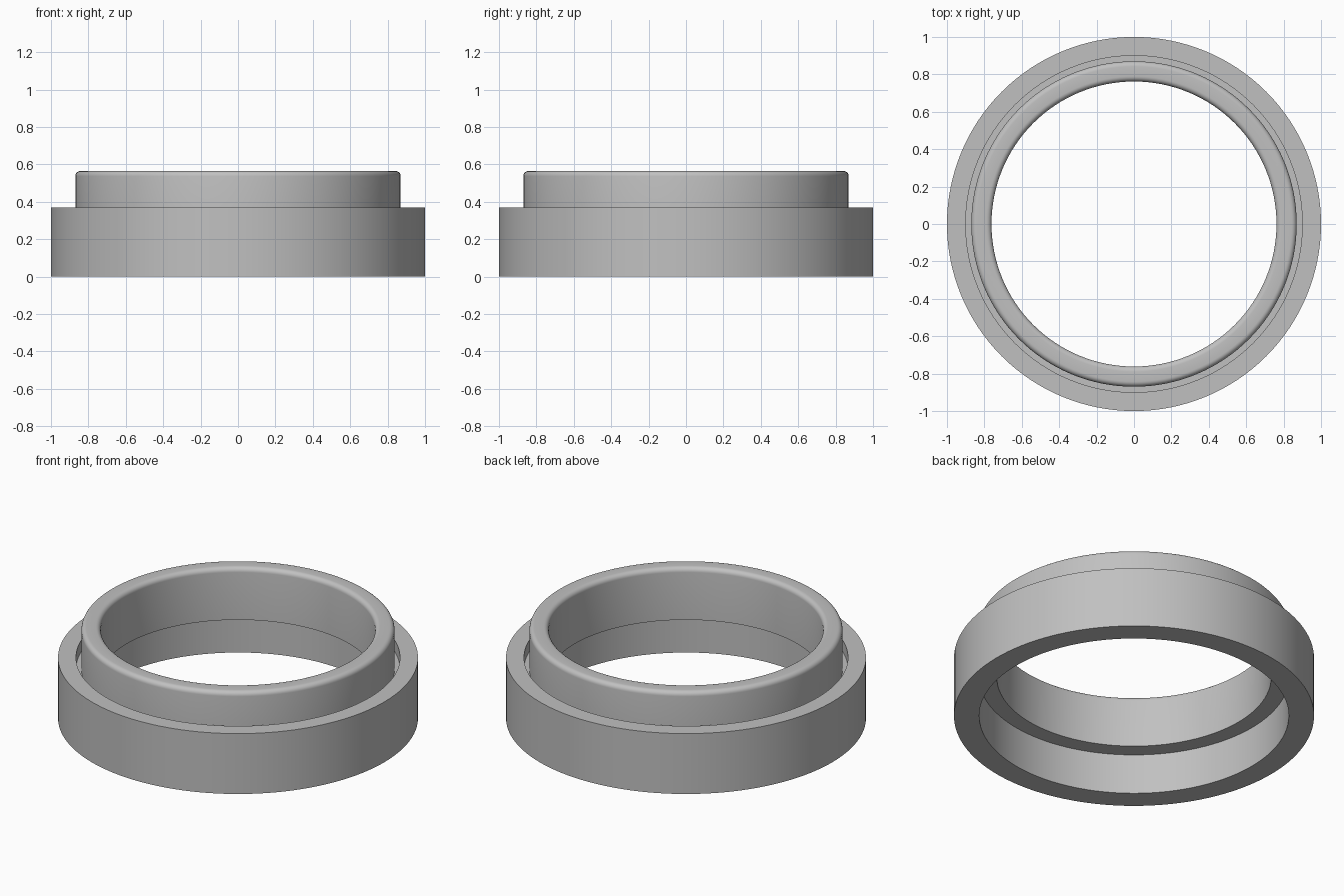
import bpy, bmesh, math

cube = bpy.data.objects.get("Cube")
if cube:
    bpy.data.objects.remove(cube, do_unlink=True)

# Single plain grey
grey = bpy.data.materials.new("plain grey")
grey.use_nodes = True
colour = (0.53, 0.53, 0.53, 1)
grey.diffuse_color = colour
grey.node_tree.nodes["Principled BSDF"].inputs["Base Color"].default_value = colour

# Main radii and heights
OUTER, GROOVE, NECK, SOCKET, BORE = 1.0, 0.90, 0.87, 0.86, 0.762
RIM, TOP, FLOOR, LEDGE = 0.37, 0.565, 0.30, 0.246
FILLET = 0.028
SEGMENTS = 128


def fillet(cx, cz, start, end, steps=6):
    """Arc of profile points between two angles in degrees."""
    angles = [math.radians(start + (end - start) * i / steps) for i in range(steps + 1)]
    return [(cx + FILLET * math.cos(a), cz + FILLET * math.sin(a)) for a in angles]


# Cross-section: outer wall, groove, rounded neck, bore, underside socket
profile = [(OUTER, 0), (OUTER, RIM), (GROOVE, RIM), (GROOVE, FLOOR), (NECK, FLOOR)]
profile += fillet(NECK - FILLET, TOP - FILLET, 0, 90)
profile += fillet(BORE + FILLET, TOP - FILLET, 90, 180)
profile += [(BORE, LEDGE), (SOCKET, LEDGE), (SOCKET, 0)]

# Revolve the closed cross-section around z
bm = bmesh.new()
verts = [bm.verts.new((r, 0, z)) for r, z in profile]
edges = [bm.edges.new((a, b)) for a, b in zip(verts, verts[1:] + verts[:1])]
bmesh.ops.spin(bm, geom=verts + edges, cent=(0, 0, 0), axis=(0, 0, 1),
               angle=math.tau, steps=SEGMENTS, use_merge=False)
bmesh.ops.remove_doubles(bm, verts=bm.verts[:], dist=0.0005)
bmesh.ops.recalc_face_normals(bm, faces=bm.faces[:])
mesh = bpy.data.meshes.new("stepped_ring")
bm.to_mesh(mesh)
bm.free()
mesh.materials.append(grey)

ring = bpy.data.objects.new("stepped_ring", mesh)
bpy.context.collection.objects.link(ring)
bpy.ops.object.select_all(action='DESELECT')
ring.select_set(True)
bpy.context.view_layer.objects.active = ring
bpy.ops.object.shade_smooth_by_angle(angle=math.radians(30))
